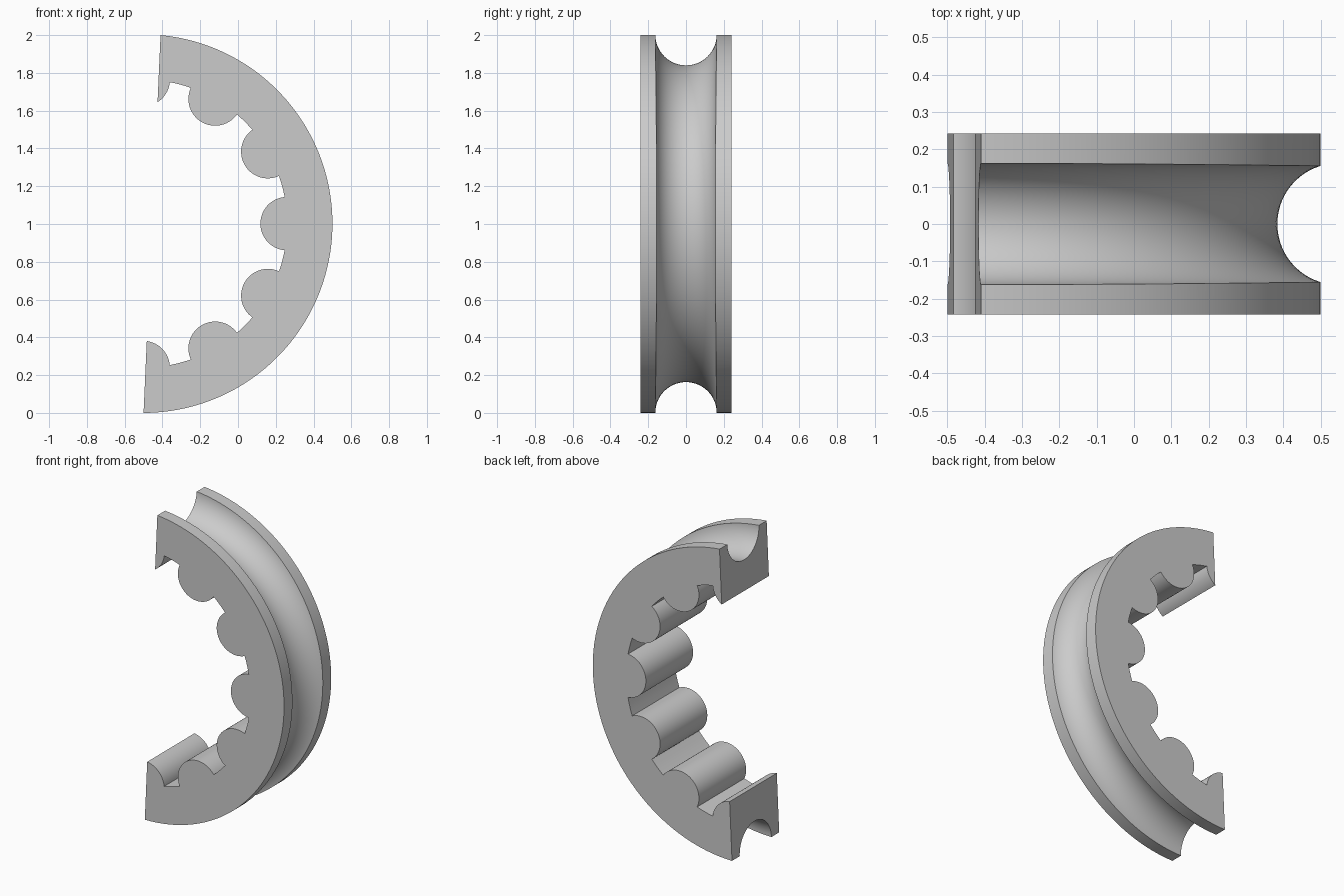
import bpy, bmesh
from math import sin, cos, radians
from mathutils import Vector

cube = bpy.data.objects.get("Cube")
if cube:
    bpy.data.objects.remove(cube)

HALF_WIDTH = 0.242
CENTRE = Vector((-0.502, 1.002))
OUTER, INNER, BUMP = 1.002, 0.762, 0.1415
CUT_LOW, CUT_HIGH = Vector((-0.5, 0)), Vector((-0.41, 2))
CUT_MID = (CUT_LOW + CUT_HIGH) / 2

grey = bpy.data.materials.new("plain grey")
grey.use_nodes = True
colour = (0.6, 0.6, 0.6, 1)
grey.diffuse_color = colour
grey.node_tree.nodes["Principled BSDF"].inputs["Base Color"].default_value = colour


def polar(centre, radius, degrees):
    a = radians(degrees)
    return centre + Vector((cos(a), sin(a))) * radius


def side(p):
    """Positive to the right of the straight cut."""
    d = CUT_HIGH - CUT_LOW
    return (p.x - CUT_LOW.x) * d.y - (p.y - CUT_LOW.y) * d.x


def clip(path):
    """Keep the part of an open path right of the cut, with its end points."""
    kept = []
    for p, q in zip(path, path[1:]):
        s, t = side(p), side(q)
        if s > 0:
            kept.append(p)
        if s * t < 0:
            kept.append(p.lerp(q, s / (s - t)))
    return kept


# Outline: smooth outer arc, then the inner arc with round teeth
outer = [polar(CENTRE, OUTER, -100 + i) for i in range(201)]
inner = []
for k in range(7):
    angle = 90 - 30 * k
    tooth = polar(CENTRE, INNER, angle)
    inner += [polar(tooth, BUMP, angle + 180 + 84.7 * i / 16) for i in range(-16, 17)]
    if k < 6:
        inner += [polar(CENTRE, INNER, angle - 15 + o) for o in (1.5, -1.5)]
outline = clip(outer) + clip(inner)

# Ring body: outline extruded along y
bm = bmesh.new()
face = bm.faces.new([bm.verts.new((p.x, -HALF_WIDTH, p.y)) for p in outline])
made = bmesh.ops.extrude_face_region(bm, geom=[face], use_keep_orig=True)
bmesh.ops.translate(bm, vec=(0, 2 * HALF_WIDTH, 0),
                    verts=[v for v in made["geom"] if isinstance(v, bmesh.types.BMVert)])
bmesh.ops.recalc_face_normals(bm, faces=bm.faces)
mesh = bpy.data.meshes.new("toothed_half_ring")
bm.to_mesh(mesh)
bm.free()
mesh.materials.append(grey)
ring = bpy.data.objects.new("toothed_half_ring", mesh)
bpy.context.collection.objects.link(ring)

# Round groove around the rim, centred on the middle of the cut
bpy.ops.mesh.primitive_torus_add(major_radius=1.0015, minor_radius=0.1625,
                                 major_segments=180, minor_segments=64,
                                 location=(CUT_MID.x, 0, 1.002),
                                 rotation=(radians(90), 0, 0))
cutter = bpy.context.object
cutter.name = "groove_cutter"
cutter.hide_render = True
cutter.data.materials.append(grey)
groove = ring.modifiers.new("groove", 'BOOLEAN')
groove.operation = 'DIFFERENCE'
groove.solver = 'EXACT'
groove.object = cutter

bpy.ops.object.select_all(action='DESELECT')
ring.select_set(True)
bpy.context.view_layer.objects.active = ring
bpy.ops.object.modifier_apply(modifier=groove.name)
bpy.data.objects.remove(cutter)
bpy.ops.object.shade_smooth_by_angle(angle=radians(25))
